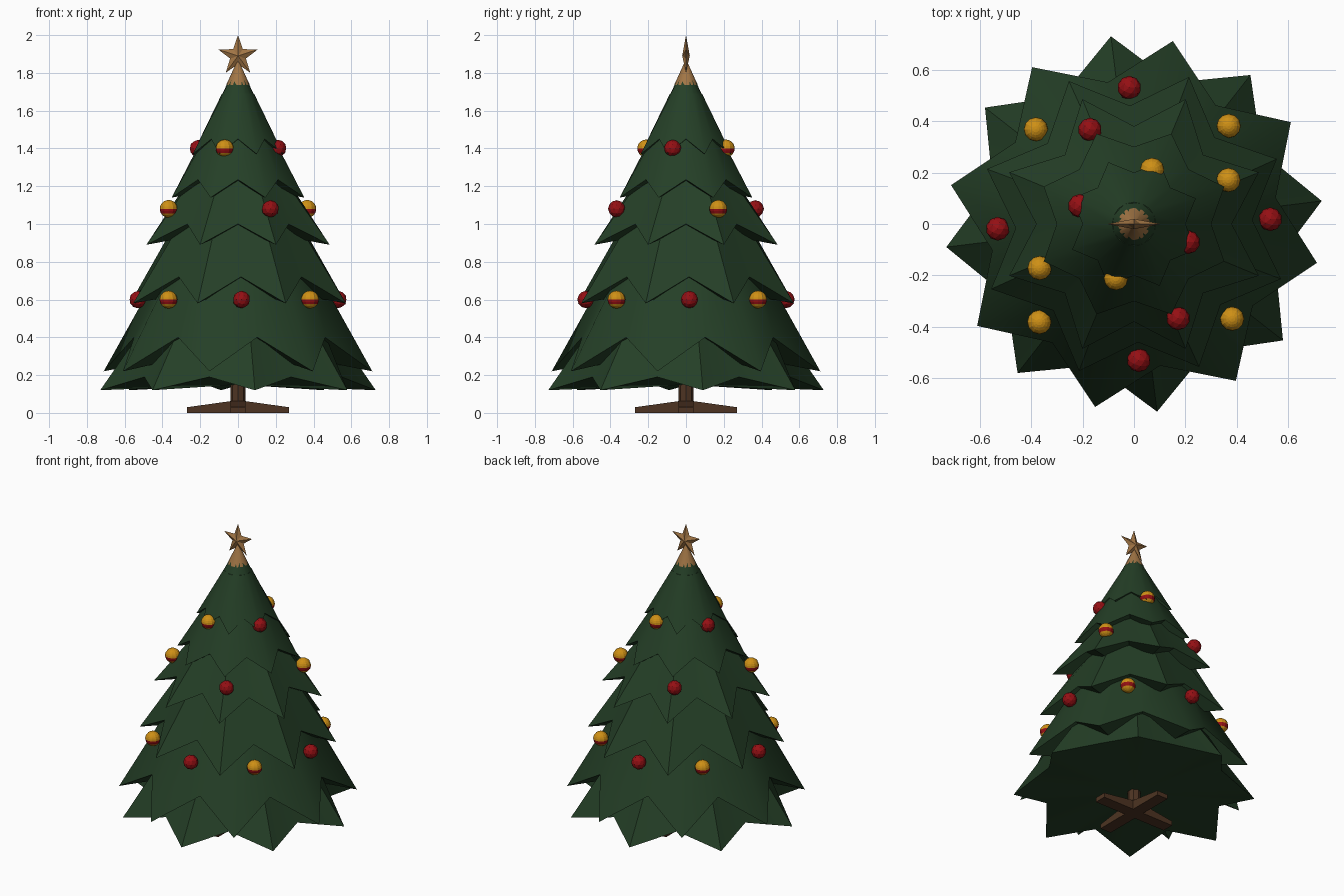
import bpy, bmesh, math
from mathutils import Vector

if "Cube" in bpy.data.objects:
    bpy.data.objects.remove(bpy.data.objects["Cube"])


def material(name, rgb):
    m = bpy.data.materials.new(name)
    m.diffuse_color = (*rgb, 1)
    m.use_nodes = True
    m.node_tree.nodes["Principled BSDF"].inputs["Base Color"].default_value = m.diffuse_color
    return m


GREEN = material("pine green", (0.018, 0.05, 0.02))
RED = material("bauble red", (0.30, 0.005, 0.007))
GOLD = material("bauble gold", (0.62, 0.28, 0.008))
TAN = material("topper bronze", (0.36, 0.18, 0.06))
BROWN = material("wood brown", (0.075, 0.034, 0.016))


def finish(name, bm, mats, smooth=None):
    bmesh.ops.recalc_face_normals(bm, faces=bm.faces)
    me = bpy.data.meshes.new(name)
    bm.to_mesh(me)
    bm.free()
    for m in mats:
        me.materials.append(m)
    ob = bpy.data.objects.new(name, me)
    bpy.context.collection.objects.link(ob)
    if smooth:
        bpy.ops.object.select_all(action='DESELECT')
        ob.select_set(True)
        bpy.context.view_layer.objects.active = ob
        bpy.ops.object.shade_smooth_by_angle(angle=math.radians(smooth))
    return ob


def polar(r, a, z):
    return Vector((r * math.cos(a), r * math.sin(a), z))


# Tree tier: eight drooping points rising to a narrower neck
def tier(name, turn, tip, valley, neck, under_z):
    bm = bmesh.new()
    hem, top = [], []
    for i in range(16):
        a = math.radians(turn + 22.5 * i)
        r, z = valley if i % 2 else tip
        hem.append(bm.verts.new(polar(r, a, z)))
        top.append(bm.verts.new(polar(neck[0], a, neck[1])))
    under = bm.verts.new((0, 0, under_z))
    for i in range(16):
        j = (i + 1) % 16
        bm.faces.new((hem[i], hem[j], top[j], top[i]))
        bm.faces.new((hem[j], hem[i], under))
    bm.faces.new(top)
    finish(name, bm, [GREEN], 40)


# turn, then (radius, height) of the tips, valleys and neck, then underside height
TIERS = [
    (7, (0.735, 0.12), (0.57, 0.19), (0.40, 0.60), 0.15),
    (-12, (0.727, 0.22), (0.56, 0.40), (0.40, 0.79), 0.36),
    (24.5, (0.61, 0.58), (0.46, 0.72), (0.30, 1.06), 0.68),
    (22.5, (0.525, 0.89), (0.38, 1.00), (0.23, 1.28), 0.98),
    (22.5, (0.38, 1.14), (0.30, 1.235), (0.17, 1.49), 1.20),
    (22.5, (0.26, 1.37), (0.20, 1.45), (0.085, 1.69), 1.42),
    (22.5, (0.12, 1.62), (0.095, 1.66), (0.05, 1.76), 1.65),
]
for n, t in enumerate(TIERS):
    tier(f"branch_tier_{n + 1}", *t)


# Baubles: faceted red ones, and gold ones with a red band
def red_bauble(name, pos):
    bm = bmesh.new()
    bmesh.ops.create_icosphere(bm, subdivisions=2, radius=0.046)
    bmesh.ops.translate(bm, verts=bm.verts, vec=pos)
    finish(name, bm, [RED])


def gold_bauble(name, pos):
    bm = bmesh.new()
    bmesh.ops.create_uvsphere(bm, u_segments=12, v_segments=12, radius=0.047)
    for f in bm.faces:
        f.material_index = int(-0.024 < f.calc_center_median().z < 0)
    bmesh.ops.translate(bm, verts=bm.verts, vec=pos)
    finish(name, bm, [GOLD, RED])


# ring height, radius, first red angle, first gold angle, repeats
RINGS = [(0.60, 0.53, -88, -44, 4), (1.08, 0.405, -65, 25, 2), (1.40, 0.222, -18.5, 71.5, 2)]
for n, (z, r, red, gold, count) in enumerate(RINGS):
    for k in range(count):
        step = 360 / count * k
        red_bauble(f"red_bauble_{n}_{k}", polar(r, math.radians(red + step), z))
        gold_bauble(f"gold_bauble_{n}_{k}", polar(r, math.radians(gold + step), z))

# Topper cone
bm = bmesh.new()
bmesh.ops.create_cone(bm, cap_ends=True, segments=12, radius1=0.063, radius2=0.006, depth=0.125)
bmesh.ops.translate(bm, verts=bm.verts, vec=(0, 0, 1.7975))
finish("topper_cone", bm, [TAN], 40)

# Five-pointed star, raised in the middle on both sides
bm = bmesh.new()
rim = []
for i in range(10):
    a = math.pi / 2 + i * math.pi / 5
    r = 0.044 if i % 2 else 0.11
    rim.append(bm.verts.new((r * math.cos(a), 0, 1.89 + r * math.sin(a))))
for y in (-0.02, 0.02):
    mid = bm.verts.new((0, y, 1.89))
    for i in range(10):
        bm.faces.new((rim[i], rim[(i + 1) % 10], mid))
finish("topper_star", bm, [TAN])

# Trunk
bm = bmesh.new()
bmesh.ops.create_cone(bm, cap_ends=True, segments=8, radius1=0.041, radius2=0.041, depth=0.19)
bmesh.ops.translate(bm, verts=bm.verts, vec=(0, 0, 0.115))
finish("trunk", bm, [BROWN])

# Stand: two crossed beams, tapering to their ends
PROFILE = [(-0.27, 0), (0.27, 0), (0.27, 0.03), (0.04, 0.062), (-0.04, 0.062), (-0.27, 0.03)]
for n in range(2):
    bm = bmesh.new()
    face = bm.faces.new([bm.verts.new((x, -0.04, z)) for x, z in PROFILE])
    ext = bmesh.ops.extrude_face_region(bm, geom=[face])
    moved = [v for v in ext["geom"] if isinstance(v, bmesh.types.BMVert)]
    bmesh.ops.translate(bm, verts=moved, vec=(0, 0.08, 0))
    if n:
        for v in bm.verts:
            v.co = Vector((-v.co.y, v.co.x, v.co.z))
    finish(f"stand_beam_{n + 1}", bm, [BROWN])
